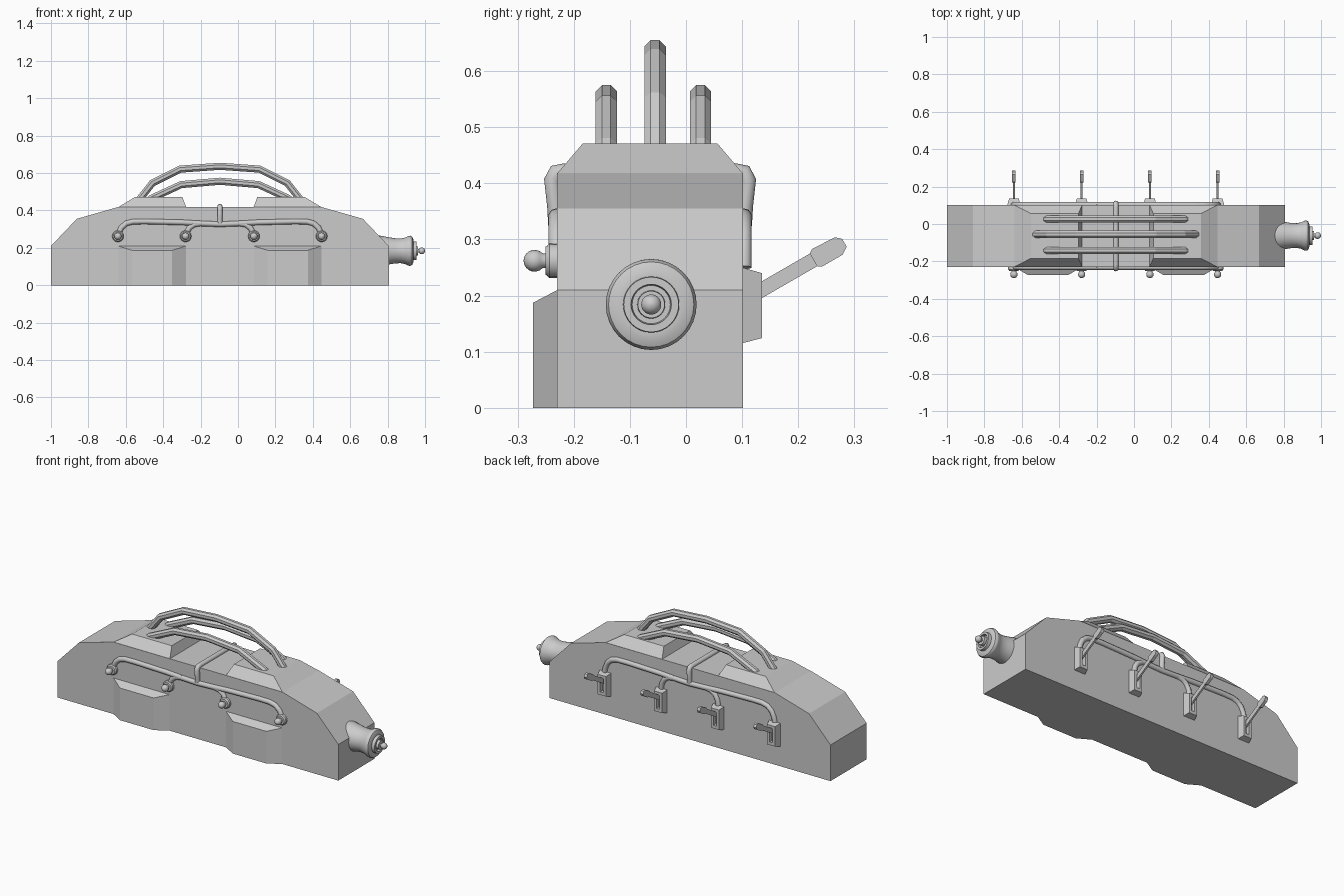
import bpy, bmesh, math
from mathutils import Vector

if "Cube" in bpy.data.objects:
    bpy.data.objects.remove(bpy.data.objects["Cube"])

CX, CY = -0.097, -0.064          # hull centre line in x and y
STATIONS = [-0.642, -0.28, 0.085, 0.447]


def finish(name, bm, smooth=None):
    bmesh.ops.recalc_face_normals(bm, faces=bm.faces)
    me = bpy.data.meshes.new(name)
    bm.to_mesh(me)
    bm.free()
    ob = bpy.data.objects.new(name, me)
    bpy.context.collection.objects.link(ob)
    if smooth:
        bpy.ops.object.select_all(action='DESELECT')
        ob.select_set(True)
        bpy.context.view_layer.objects.active = ob
        bpy.ops.object.shade_smooth_by_angle(angle=math.radians(smooth))
    return ob


def loft(name, a, b):
    """Solid between two matching loops."""
    bm = bmesh.new()
    va, vb = [bm.verts.new(p) for p in a], [bm.verts.new(p) for p in b]
    n = len(a)
    bm.faces.new(va)
    bm.faces.new(vb)
    for i in range(n):
        bm.faces.new((va[i], va[(i + 1) % n], vb[(i + 1) % n], vb[i]))
    return finish(name, bm)


def rect(x0, x1, y0, y1, z):
    return [(x0, y0, z), (x1, y0, z), (x1, y1, z), (x0, y1, z)]


def tube(name, pts, r, sides=8, smooth=None):
    """Mitred tube along a planar polyline."""
    pts = [Vector(p) for p in pts]
    dirs = [(b - a).normalized() for a, b in zip(pts, pts[1:])]
    nrm = Vector((0, 1, 0)) if all(abs(d.y) < 1e-6 for d in dirs) else Vector((1, 0, 0))
    bm = bmesh.new()
    rings = []
    for i, p in enumerate(pts):
        d0, d1 = dirs[max(i - 1, 0)], dirs[min(i, len(dirs) - 1)]
        t = (d0 + d1).normalized()
        side = t.cross(nrm).normalized() / max(t.dot(d0), 0.6)
        rings.append([bm.verts.new(p + r * (math.cos(a) * nrm + math.sin(a) * side))
                      for a in [2 * math.pi * (k + .5) / sides for k in range(sides)]])
    for ra, rb in zip(rings, rings[1:]):
        for k in range(sides):
            j = (k + 1) % sides
            bm.faces.new((ra[k], ra[j], rb[j], rb[k]))
    bm.faces.new(rings[0])
    bm.faces.new(rings[-1])
    return finish(name, bm, smooth)


def lathe(name, prof, origin, axis, sides=24, smooth=40):
    """Revolve (distance, radius) pairs about an axis."""
    q = Vector((0, 0, 1)).rotation_difference(Vector(axis))
    bm = bmesh.new()
    rings = []
    for d, r in prof:
        rings.append([bm.verts.new(Vector(origin) + q @ Vector(
            (r * math.cos(2 * math.pi * k / sides), r * math.sin(2 * math.pi * k / sides), d)))
            for k in range(sides)])
    for ra, rb in zip(rings, rings[1:]):
        for k in range(sides):
            j = (k + 1) % sides
            bm.faces.new((ra[k], ra[j], rb[j], rb[k]))
    bm.faces.new(rings[0])
    bm.faces.new(rings[-1])
    return finish(name, bm, smooth)


def ball(c, r, start, n=7):
    """Profile of a ball centred at distance c, cut at angle start."""
    return [(c - r * math.cos(a), max(r * math.sin(a), 0.0008))
            for a in [start + (math.pi - start) * i / n for i in range(n + 1)]]


# Hull
prof = [(-1, 0), (0.806, 0), (0.806, 0.21), (0.668, 0.355), (0.447, 0.418),
        (-0.642, 0.418), (-0.862, 0.355), (-1, 0.21)]
loft("hull", [(x, -0.23, z) for x, z in prof], [(x, 0.102, z) for x, z in prof])

# Raised roof blocks and front bulges, mirrored about the hull centre
for s, side in ((-1, "left"), (1, "right")):
    def X(d):
        return CX + s * d
    loft("roof_block_" + side, rect(X(0.18), X(0.544), -0.23, 0.102, 0.417),
         rect(X(0.2), X(0.455), -0.184, 0.056, 0.471))
    plan = [(0.18, -0.229), (0.255, -0.273), (0.47, -0.273), (0.544, -0.229)]
    loft("front_bulge_" + side, [(X(d), y, 0) for d, y in plan],
         [(X(d), y, 0.21 if y > -0.25 else 0.187) for d, y in plan])

# Arched roof rails
arch = [(0.445, 0.44), (0.36, 0.547), (0.212, 0.621), (0, 0.636)]
low = [(0.405, 0.43), (0.365, 0.465), (0.207, 0.538), (0, 0.556)]
for name, y, half in (("front", -0.142, low), ("middle", -0.055, arch), ("back", 0.026, low)):
    path = [(CX - d, y, z) for d, z in half] + [(CX + d, y, z) for d, z in half[-2::-1]]
    tube("roof_rail_" + name, path, 0.0205)

# Side pipes, front and back
outer = [(0.547, 0.25), (0.542, 0.275), (0.527, 0.308), (0.5, 0.331), (0.465, 0.34),
         (0.4, 0.341), (0.2, 0.336), (0.1, 0.33), (0, 0.326)]
inner = [(0.183, 0.25), (0.178, 0.28), (0.163, 0.307), (0.138, 0.325), (0.1, 0.331)]
for s, name in ((-1, "front"), (1, "back")):
    y = CY + s * 0.167
    tube("side_pipe_" + name, [(CX - d, y, z) for d, z in outer] +
         [(CX + d, y, z) for d, z in outer[-2::-1]], 0.0145, 10, 50)
    for m in (-1, 1):
        tube("branch_pipe_" + name, [(CX + m * d, y, z) for d, z in inner], 0.0145, 10, 50)

# Pipe crossing over the roof
over = [(0.167, 0.325), (0.169, 0.36), (0.174, 0.405), (0.167, 0.418), (0.152, 0.421)]
tube("cross_pipe", [(CX, CY - d, z) for d, z in over] +
     [(CX, CY + d, z) for d, z in over[::-1]], 0.0145, 10, 50)

for x in STATIONS:
    # Front knobs on flanges
    lathe("front_knob", [(0, 0.031), (0.014, 0.031), (0.021, 0.025), (0.021, 0.013)]
          + ball(0.041, 0.0195, 0.75), (x, -0.229, 0.262), (0, -1, 0), 16)

    # Back lever housing with a slot
    bm = bmesh.new()
    a = [bm.verts.new((x + u * 0.036, 0.1, z)) for u, z in
         ((-1, 0.115), (1, 0.115), (1, 0.25), (-1, 0.25))]
    b = [bm.verts.new((x + u * 0.026, 0.135, z)) for u, z in
         ((-1, 0.124), (1, 0.124), (1, 0.24), (-1, 0.24))]
    c = [bm.verts.new((x + u * 0.01, 0.135, z)) for u, z in
         ((-1, 0.142), (1, 0.142), (1, 0.222), (-1, 0.222))]
    d = [bm.verts.new((v.co.x, 0.112, v.co.z)) for v in c]
    for p, q in ((a, b), (b, c), (c, d)):
        for i in range(4):
            j = (i + 1) % 4
            bm.faces.new((p[i], p[j], q[j], q[i]))
    bm.faces.new(d)
    bm.faces.new(a)
    finish("lever_housing", bm)

    # Lever arm and grip, drawn along its axis then tilted upwards
    base, ang = Vector((0, 0.112, 0.197)), math.radians(30)
    ey, ez = Vector((0, math.cos(ang), math.sin(ang))), Vector((0, -math.sin(ang), math.cos(ang)))
    arm = [(0, -0.013), (0.14, -0.013), (0.14, 0.013), (0, 0.013)]
    grip = [(0.133, -0.013), (0.14, -0.018), (0.183, -0.018), (0.196, -0.009),
            (0.196, 0.007), (0.186, 0.016), (0.14, 0.018), (0.133, 0.013)]
    for name, shape, w in (("lever_arm", arm, 0.005), ("lever_grip", grip, 0.009)):
        loop = [base + ey * u + ez * v for u, v in shape]
        loft(name, [p + Vector((x - w, 0, 0)) for p in loop],
             [p + Vector((x + w, 0, 0)) for p in loop])

# End nozzle with stepped mouth and ball-tipped rod
lathe("end_nozzle", [(0.70, 0.082), (0.76, 0.081), (0.80, 0.074), (0.84, 0.067), (0.87, 0.066),
                     (0.895, 0.071), (0.91, 0.079), (0.921, 0.081), (0.931, 0.076),
                     (0.937, 0.062), (0.937, 0.05), (0.955, 0.049), (0.955, 0.036),
                     (0.94, 0.034), (0.94, 0.025), (0.962, 0.024), (0.962, 0.01)]
      + ball(0.982, 0.018, 0.6), (0, -0.062, 0.184), (1, 0, 0), 32)
